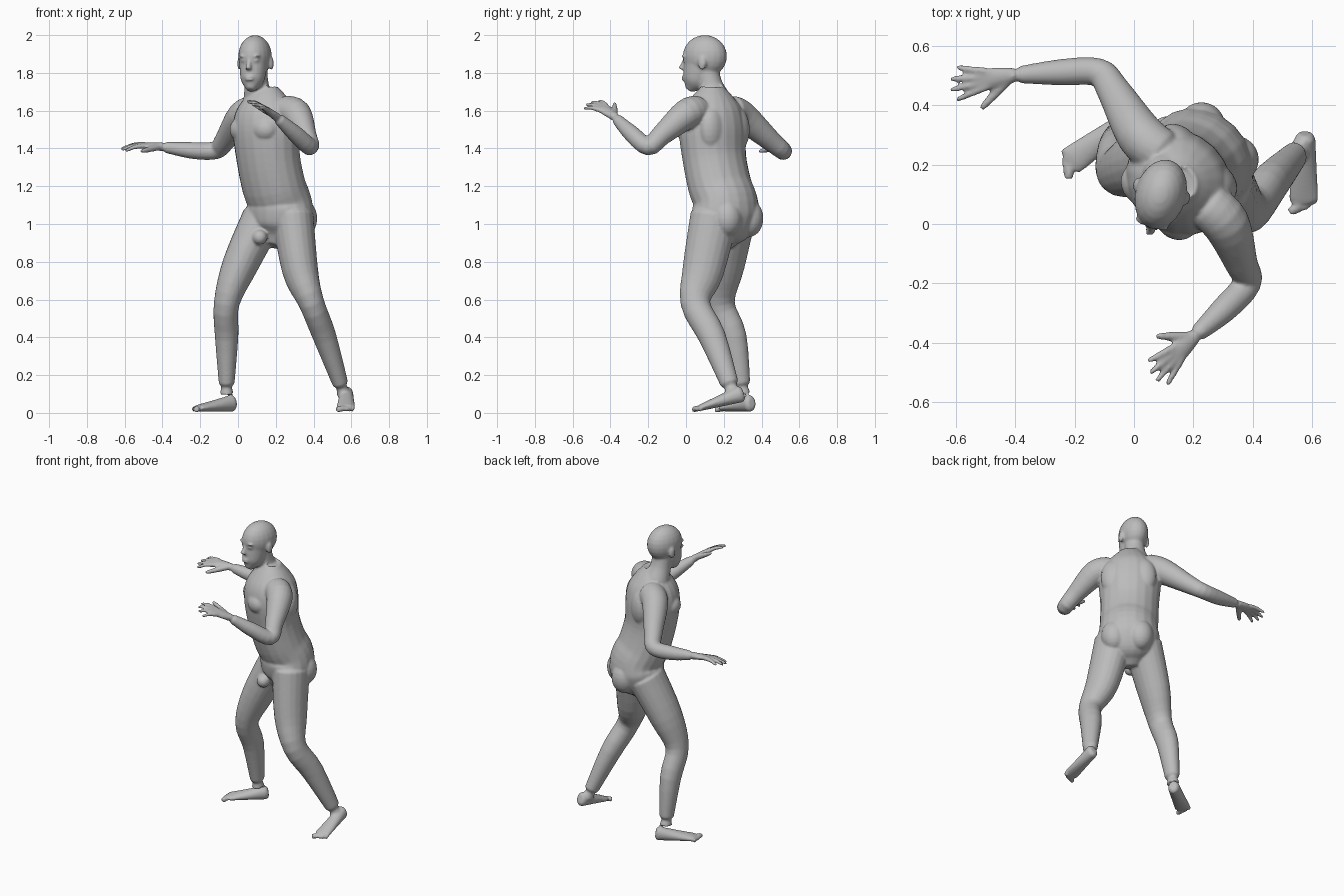
import bpy, bmesh, math
from mathutils import Vector, Matrix
from mathutils.geometry import interpolate_bezier

cube = bpy.data.objects.get("Cube")
if cube:
    bpy.data.objects.remove(cube, do_unlink=True)

bm = bmesh.new()
SIDES = 20
UP = Vector((0, 0, 1))


def smooth_path(points):
    """Pass a smooth curve through the points; each corner leans along its neighbours."""
    last = len(points) - 1
    lean = [(points[min(i + 1, last)] - points[max(i - 1, 0)]) / 6 for i in range(last + 1)]
    path = []
    for i in range(last):
        start, end = points[i], points[i + 1]
        path += interpolate_bezier(start, start + lean[i], end - lean[i + 1], end, 5)[:-1]
    return path + [points[last]]


def loft(points, widths, depths, side):
    """Closed tube of elliptical rings; the width lies along the side direction."""
    centres = smooth_path([Vector(p) for p in points])
    sizes = smooth_path([Vector((w, d, 0)) for w, d in zip(widths, depths)])
    last = len(centres) - 1
    rings = []
    for i, (centre, size) in enumerate(zip(centres, sizes)):
        along = (centres[min(i + 1, last)] - centres[max(i - 1, 0)]).normalized()
        across = (side - along * side.dot(along)).normalized()
        rings.append((centre, across * size.x, along.cross(across) * size.y, along * min(size.xy)))
    # Rounded ends
    for place, sign in ((0, -1), (len(rings), 1)):
        centre, width, depth, along = rings[min(place, last)]
        rings.insert(place, (centre + along * sign * .45, width * .65, depth * .65, along))
    angles = [math.tau * k / SIDES for k in range(SIDES)]
    loops = [[bm.verts.new(centre + width * math.cos(a) + depth * math.sin(a)) for a in angles]
             for centre, width, depth, along in rings]
    for low, high in zip(loops, loops[1:]):
        for k in range(SIDES):
            bm.faces.new((low[k - 1], low[k], high[k], high[k - 1]))
    bm.faces.new(loops[0][::-1])
    bm.faces.new(loops[-1])


def tube(points, widths, side, flatness=1):
    """Loft whose depth is a fixed share of its width."""
    loft(points, widths, [w * flatness for w in widths], side)


def blob(centre, radii, left, front):
    """Ellipsoid with radii along left, front and up."""
    matrix = Matrix((left * radii[0], front * radii[1], UP * radii[2])).transposed().to_4x4()
    matrix.translation = centre
    bmesh.ops.create_uvsphere(bm, u_segments=SIDES, v_segments=12, radius=1, matrix=matrix)


# Torso, turned toward its right; its axis stays on one diagonal plane
left = Vector((1, -1, 0)).normalized()
front = UP.cross(-left)


def trunk(sideways, forward, offset, height):
    return Vector((offset + .01, offset, height)) + left * sideways + front * forward


offsets = (.19, .2, .21, .21, .18, .15, .14, .14, .14, .14)
heights = (.92, .97, 1.06, 1.12, 1.2, 1.35, 1.5, 1.6, 1.67, 1.72)
widths = (.1, .16, .19, .18, .18, .18, .19, .17, .12, .07)
tube([trunk(0, 0, o, h) for o, h in zip(offsets, heights)], widths, left, .88)

# Buttocks, chest, shoulder blades and groin
for s in (-1, 1):
    blob(trunk(s * .08, -.09, .21, 1.03), (.08, .08, .1), left, front)
    blob(trunk(s * .08, .09, .14, 1.5), (.08, .07, .07), left, front)
    blob(trunk(s * .09, -.09, .14, 1.5), (.08, .06, .12), left, front)
blob(trunk(0, .12, .19, .93), (.04, .04, .04), left, front)

# Head, looking ahead with a slight turn
face = Vector((-.28, -.96, 0)).normalized()
ear_side = UP.cross(-face)
if ear_side.x < 0:
    ear_side.negate()


def head(sideways, forward, height):
    return Vector((.09, .1, height)) + ear_side * sideways + face * forward


tube([head(0, -.06, 1.66), head(0, -.03, 1.74), head(0, -.01, 1.84)],
     (.08, .064, .06), ear_side)
blob(head(0, 0, 1.888), (.086, .12, .112), ear_side, face)
tube([head(0, .08, 1.72), head(0, .06, 1.755), head(0, .04, 1.8), head(0, .02, 1.9)],
     (.03, .058, .069, .078), ear_side, 1.12)

# Nose, lips, brows, eyes and ears
tube([head(0, .11, 1.875), head(0, .12, 1.845), head(0, .13, 1.82)],
     (.01, .012, .018), ear_side)
for height in (1.765, 1.778):
    blob(head(0, .115, height), (.025, .012, .006), ear_side, face)
for s in (-1, 1):
    blob(head(s * .034, .103, 1.888), (.027, .014, .007), ear_side, face)
    blob(head(s * .033, .098, 1.866), (.016, .014, .009), ear_side, face)
    blob(head(s * .088, -.01, 1.85), (.011, .023, .036), ear_side, face)


def hand(wrist, reach, spread):
    """Flat palm with four fingers fanned over the spread, and a thumb."""
    lift = UP * .014
    middle = wrist + reach / 2 + lift
    loft([wrist, wrist.lerp(middle, .5), middle], (.026, .034, .039), (.021, .019, .014), spread)
    for k in (-.5, -.17, .17, .5):
        tip = wrist + reach * (1.06 - k * k / 2) + spread * k
        knuckle = wrist.lerp(tip, .5) + lift
        bend = knuckle.lerp(tip, .5) + lift / 2
        tube([wrist.lerp(knuckle, .6), knuckle, bend, tip], (.012, .0135, .0115, .009), spread)
    thumb = reach * .52 - spread * .88
    tube([wrist + thumb * share for share in (.15, .55, 1)], (.018, .016, .011), UP)


def arm(points, reach, spread, side):
    """Shoulder, upper arm, elbow, forearm and wrist, ending in a hand."""
    tube(points, (.08, .08, .056, .048, .044, .026), side)
    hand(Vector(points[-1]), Vector(reach), Vector(spread))


# Right arm reaches sideways, left arm is raised in front
arm([(.09, .24, 1.6), (.02, .3, 1.57), (-.07, .45, 1.44), (-.12, .51, 1.39),
     (-.25, .51, 1.39), (-.41, .5, 1.41)],
    (-.2, -.03, -.015), (0, .11, .02), Vector((0, 1, 0)))
arm([(.25, .06, 1.6), (.31, 0, 1.58), (.36, -.13, 1.47), (.38, -.2, 1.41),
     (.3, -.29, 1.48), (.2, -.38, 1.57)],
    (-.13, -.13, .065), (.065, -.08, -.04), Vector((1, 0, 0)))


def foot(heel, ball, inner):
    """Wedge from heel to ball with five toes; inner is the turn toward the big toe."""
    heel, ball = Vector(heel), Vector(ball)
    shares = [k / 4 for k in range(5)]
    depths = [.045 - .028 * f for f in shares]
    points = [heel.lerp(ball, f) for f in shares]
    for point, depth in zip(points, depths):
        point.z = max(point.z, depth + .006)
    ahead = ball - heel
    ahead.z = 0
    ahead.normalize()
    across = ahead.cross(UP) * inner
    loft(points, [.035 + .016 * f for f in shares], depths, across)
    for toe in range(5):
        radius = .012 if toe else .016
        tip = ball + ahead * (.036 - toe * toe / 400) + across * (2 - toe) * .0215
        tip.z = .018
        tube([ball.lerp(tip, share) for share in (.3, .7, 1)], [radius] * 3, across)


def leg(points, heel, ball, inner):
    """Hip, thigh, knee, calf and ankle, ending in a foot."""
    tube(points, (.11, .095, .068, .062, .037), Vector((1, 0, 0)), 1.16)
    foot(heel, ball, inner)


# Left leg steps out with its heel raised, right leg stands behind
leg([(.29, .15, 1.04), (.33, .09, .75), (.39, .05, .58), (.46, .14, .4), (.56, .25, .1)],
    (.575, .29, .1), (.57, .075, .027), 1)
leg([(.13, .24, 1.03), (.01, .2, .78), (-.06, .18, .58), (-.06, .25, .4), (-.06, .3, .1)],
    (-.03, .34, .05), (-.215, .21, .024), -1)

bmesh.ops.recalc_face_normals(bm, faces=bm.faces)
mesh = bpy.data.meshes.new("body")
bm.to_mesh(mesh)
bm.free()
body = bpy.data.objects.new("body", mesh)
bpy.context.scene.collection.objects.link(body)

# Fuse all parts into one skin and soften the joins
fuse = body.modifiers.new("fuse", "REMESH")
fuse.mode = "VOXEL"
fuse.voxel_size = .007
fuse.use_smooth_shade = True
soften = body.modifiers.new("soften", "SMOOTH")
soften.factor = .5
soften.iterations = 6

# Plain grey skin
grey = bpy.data.materials.new("plain grey")
grey.use_nodes = True
colour = (.5, .5, .5, 1)
grey.diffuse_color = colour
grey.node_tree.nodes["Principled BSDF"].inputs["Base Color"].default_value = colour
mesh.materials.append(grey)
